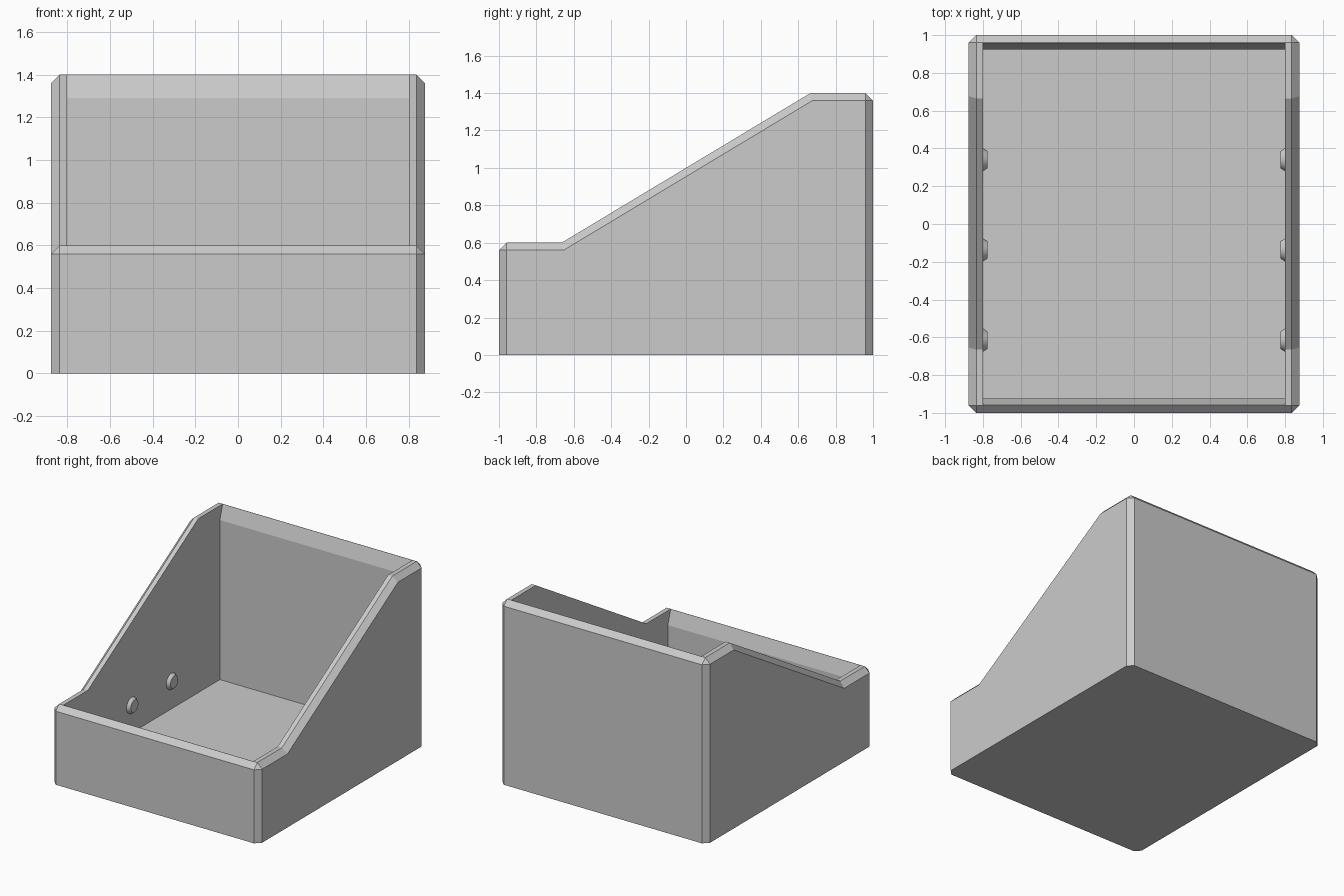
import bpy, bmesh, math
from mathutils import Matrix, Vector

cube = bpy.data.objects.get("Cube")
if cube:
    bpy.data.objects.remove(cube, do_unlink=True)

HALF_W, WALL, CHAMFER = 0.875, 0.075, 0.04

grey = bpy.data.materials.new("grey_plastic")
grey.use_nodes = True
grey.diffuse_color = (0.6, 0.6, 0.6, 1)
grey.node_tree.nodes["Principled BSDF"].inputs["Base Color"].default_value = (0.6, 0.6, 0.6, 1)


def finish(name, bm):
    bmesh.ops.recalc_face_normals(bm, faces=bm.faces)
    mesh = bpy.data.meshes.new(name)
    bm.to_mesh(mesh)
    bm.free()
    mesh.materials.append(grey)
    obj = bpy.data.objects.new(name, mesh)
    bpy.context.collection.objects.link(obj)
    return obj


def prism(profile, half_width):
    """Extrude a (y, z) profile sideways along x."""
    bm = bmesh.new()
    face = bm.faces.new([bm.verts.new((-half_width, y, z)) for y, z in profile])
    ext = bmesh.ops.extrude_face_region(bm, geom=[face])
    moved = [v for v in ext["geom"] if isinstance(v, bmesh.types.BMVert)]
    bmesh.ops.translate(bm, verts=moved, vec=(2 * half_width, 0, 0))
    bmesh.ops.recalc_face_normals(bm, faces=bm.faces)
    return bm


# Outer body: low front, sloped sides, tall back, chamfered except at the base
bm = prism([(-1, 0), (1, 0), (1, 1.4), (0.665, 1.4), (-0.665, 0.6), (-1, 0.6)], HALF_W)


def is_chamfered(edge):
    a, b = (v.co for v in edge.verts)
    on_base = a.z < 0.01 and b.z < 0.01
    slope_fold = abs(a.x - b.x) > 0.1 and abs(a.y) < 0.9
    return not (on_base or slope_fold)


bmesh.ops.bevel(bm, geom=[e for e in bm.edges if is_chamfered(e)], offset=CHAMFER,
                offset_type='OFFSET', segments=1, affect='EDGES', clamp_overlap=True)
body = finish("bin_body", bm)

# Cavity with lips that thin out at the top of the front and back walls
inner, lip = 1 - WALL, 0.958
cavity = finish("cavity_cutter", prism(
    [(-inner, WALL), (inner, WALL), (inner, 1.29), (lip, 1.4), (lip, 1.6),
     (-lip, 1.6), (-lip, 0.6), (-inner, 0.49)], HALF_W - WALL))
cavity.hide_render = True
cut = body.modifiers.new("cavity", 'BOOLEAN')
cut.operation, cut.solver, cut.object = 'DIFFERENCE', 'EXACT', cavity
bpy.context.view_layer.objects.active = body
bpy.ops.object.modifier_apply(modifier=cut.name)
bpy.data.objects.remove(cavity, do_unlink=True)

# Round tapered studs on the inside of both side walls
for side, label in ((-1, "right"), (1, "left")):
    for i, y in enumerate((-0.615, -0.137, 0.341)):
        bm = bmesh.new()
        bmesh.ops.create_cone(bm, cap_ends=True, segments=32, radius1=0.069,
                              radius2=0.046, depth=0.035)
        bmesh.ops.rotate(bm, verts=bm.verts, cent=(0, 0, 0),
                         matrix=Matrix.Rotation(-side * math.pi / 2, 3, 'Y'))
        bmesh.ops.translate(bm, verts=bm.verts, vec=Vector((side * 0.7935, y, 0.285)))
        stud = finish(f"{label}_stud_{i + 1}", bm)
        bpy.ops.object.select_all(action='DESELECT')
        stud.select_set(True)
        bpy.context.view_layer.objects.active = stud
        bpy.ops.object.shade_smooth_by_angle(angle=math.radians(30))
